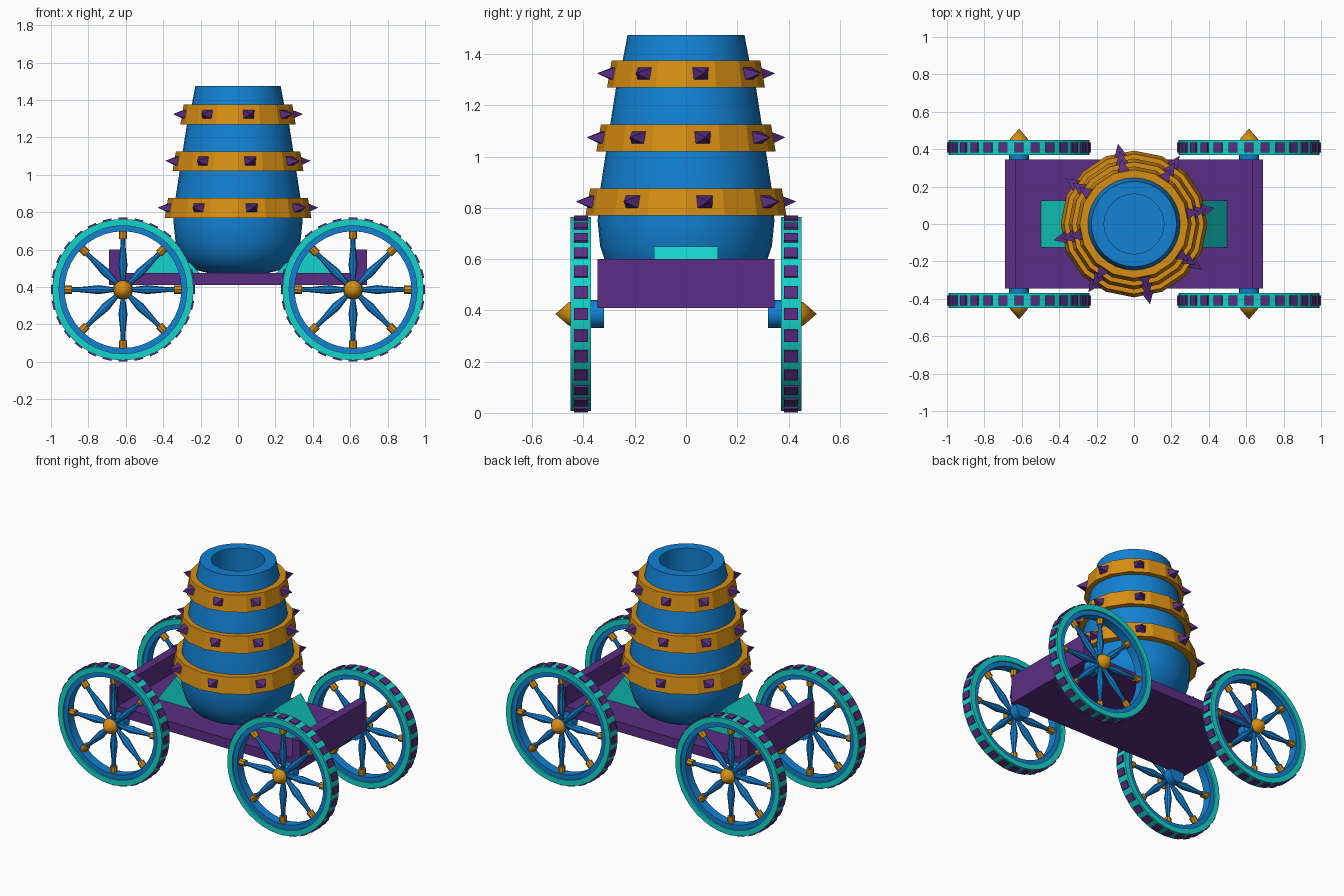
import bpy, bmesh, math
from mathutils import Matrix, Vector

if "Cube" in bpy.data.objects:
    bpy.data.objects.remove(bpy.data.objects["Cube"])


def mat(name, rgb):
    m = bpy.data.materials.new(name)
    m.diffuse_color = (*rgb, 1)
    m.use_nodes = True
    m.node_tree.nodes["Principled BSDF"].inputs["Base Color"].default_value = m.diffuse_color
    return m


BLUE = mat("blue", (0.006, 0.22, 0.65))
GOLD = mat("gold", (0.68, 0.27, 0.006))
PURPLE = mat("purple", (0.105, 0.027, 0.23))
TEAL = mat("teal", (0.007, 0.66, 0.60))


def finish(name, bm, material, smooth=None):
    bmesh.ops.recalc_face_normals(bm, faces=bm.faces)
    me = bpy.data.meshes.new(name)
    bm.to_mesh(me)
    bm.free()
    me.materials.append(material)
    ob = bpy.data.objects.new(name, me)
    bpy.context.collection.objects.link(ob)
    if smooth:
        bpy.ops.object.select_all(action='DESELECT')
        ob.select_set(True)
        bpy.context.view_layer.objects.active = ob
        bpy.ops.object.shade_smooth_by_angle(angle=math.radians(smooth))
    return ob


def lathe(bm, profile, n, closed=False, m=Matrix()):
    """Revolve (radius, height) points about local z; radius 0 makes a pole."""
    rings = []
    for r, z in profile:
        if r == 0:
            rings.append([bm.verts.new(m @ Vector((0, 0, z)))] * n)
        else:
            rings.append([bm.verts.new(m @ Vector((r * math.cos(2 * math.pi * i / n),
                                                   r * math.sin(2 * math.pi * i / n), z)))
                          for i in range(n)])
    pairs = list(zip(rings, rings[1:])) + ([(rings[-1], rings[0])] if closed else [])
    for a, b in pairs:
        for i in range(n):
            j = (i + 1) % n
            quad = list(dict.fromkeys((a[i], a[j], b[j], b[i])))
            if len(quad) > 2:
                bm.faces.new(quad)


def box(bm, centre, size, m=Matrix()):
    bmesh.ops.create_cube(bm, size=1, matrix=m @ Matrix.Translation(centre)
                          @ Matrix.Diagonal((*size, 1)))


# Cart bed with raised ends
bm = bmesh.new()
box(bm, (0, 0, 0.4425), (1.27, 0.69, 0.065))
finish("cart_floor", bm, PURPLE)
for s, side in ((-1, "left"), (1, "right")):
    bm = bmesh.new()
    box(bm, (s * 0.661, 0, 0.505), (0.058, 0.69, 0.19))
    finish(side + "_end_board", bm, PURPLE)

    # Wedge chock holding the barrel
    bm = bmesh.new()
    tri = [(0.20, 0.47), (0.50, 0.47), (0.37, 0.65)]
    f = bm.faces.new([bm.verts.new((s * x, -0.125, z)) for x, z in tri])
    ex = bmesh.ops.extrude_face_region(bm, geom=[f])
    bmesh.ops.translate(bm, vec=(0, 0.25, 0),
                        verts=[v for v in ex["geom"] if isinstance(v, bmesh.types.BMVert)])
    bm.faces.ensure_lookup_table()
    if len(bm.faces) < 5:
        bm.faces.new([v for v in bm.verts if v.co.y < 0])
    finish(side + "_chock", bm, TEAL)

# Mortar barrel with hollow bore
bm = bmesh.new()
lathe(bm, [(0, 0.475), (0.16, 0.475), (0.22, 0.49), (0.27, 0.52), (0.31, 0.575),
           (0.335, 0.65), (0.345, 0.75), (0.335, 0.87), (0.312, 1.02), (0.295, 1.13),
           (0.273, 1.27), (0.248, 1.37), (0.228, 1.475), (0.16, 1.475), (0.16, 0.85),
           (0, 0.85)], 32)
finish("barrel", bm, BLUE, 35)

# Sixteen-sided bands, each with eight pyramid studs
for name, z0, r, inner in (("lower", 0.77, 0.392, 0.30), ("middle", 1.02, 0.35, 0.26),
                           ("upper", 1.27, 0.308, 0.22)):
    bm = bmesh.new()
    lathe(bm, [(inner, z0), (r, z0), (r - 0.018, z0 + 0.105), (inner, z0 + 0.105)], 16, True)
    finish(name + "_band", bm, GOLD)
    bm = bmesh.new()
    for k in range(8):
        m = Matrix.Rotation(math.radians(11.25 + 45 * k), 4, 'Z')
        base = [bm.verts.new(m @ Vector((r - 0.03, y, z0 + 0.052 + z)))
                for y, z in ((-0.037, -0.029), (0.037, -0.029), (0.037, 0.029), (-0.037, 0.029))]
        tip = bm.verts.new(m @ Vector((r + 0.046, 0, z0 + 0.055)))
        bm.faces.new(base)
        for i in range(4):
            bm.faces.new((base[i], base[(i + 1) % 4], tip))
    finish(name + "_band_studs", bm, PURPLE)

# Four wheels: local z is the axle, pointing outwards
for sx, a in ((-1, "left"), (1, "right")):
    for sy, b in ((-1, "front"), (1, "back")):
        tag = b + "_" + a + "_wheel_"
        place = Matrix.Translation((sx * 0.615, sy * 0.41, 0.386)) \
            @ Matrix.Rotation(-sy * math.pi / 2, 4, 'X')

        def part(name, bm, material, smooth=None):
            bm.transform(place)
            finish(tag + name, bm, material, smooth)

        # Tyre and inner rim
        bm = bmesh.new()
        lathe(bm, [(0.342, -0.04), (0.378, -0.04), (0.378, 0.04), (0.342, 0.04)], 40, True)
        part("tyre", bm, TEAL, 30)
        bm = bmesh.new()
        lathe(bm, [(0.312, -0.03), (0.346, -0.03), (0.346, 0.03), (0.312, 0.03)], 40, True)
        part("rim", bm, BLUE, 30)

        # Tread blocks
        bm = bmesh.new()
        for k in range(28):
            box(bm, (0.375, 0, 0), (0.02, 0.048, 0.054),
                Matrix.Rotation(2 * math.pi * (k + 0.0) / 28, 4, 'Z'))
        part("treads", bm, PURPLE)

        # Turned spokes and their gold sockets
        spokes, caps = bmesh.new(), bmesh.new()
        for k in range(8):
            m = Matrix.Rotation(math.pi * k / 4, 4, 'Z') @ Matrix.Rotation(math.pi / 2, 4, 'Y')
            lathe(spokes, [(0, 0.02), (0.012, 0.02), (0.014, 0.06), (0.024, 0.13),
                           (0.013, 0.24), (0.013, 0.29), (0, 0.29)], 8, m=m)
            lathe(caps, [(0, 0.272), (0.022, 0.272), (0.022, 0.318), (0, 0.318)], 8, m=m)
        part("spokes", spokes, BLUE, 30)
        part("spoke_sockets", caps, GOLD, 30)

        # Axle stub and pointed hub cap
        bm = bmesh.new()
        lathe(bm, [(0, -0.09), (0.054, -0.09), (0.054, -0.03), (0.035, -0.01), (0.035, 0.03),
                   (0, 0.03)], 16)
        part("axle", bm, BLUE, 30)
        bm = bmesh.new()
        lathe(bm, [(0, 0.02), (0.035, 0.02), (0.05, 0.035), (0.045, 0.048), (0, 0.1)], 16)
        part("hub_cap", bm, GOLD, 30)
